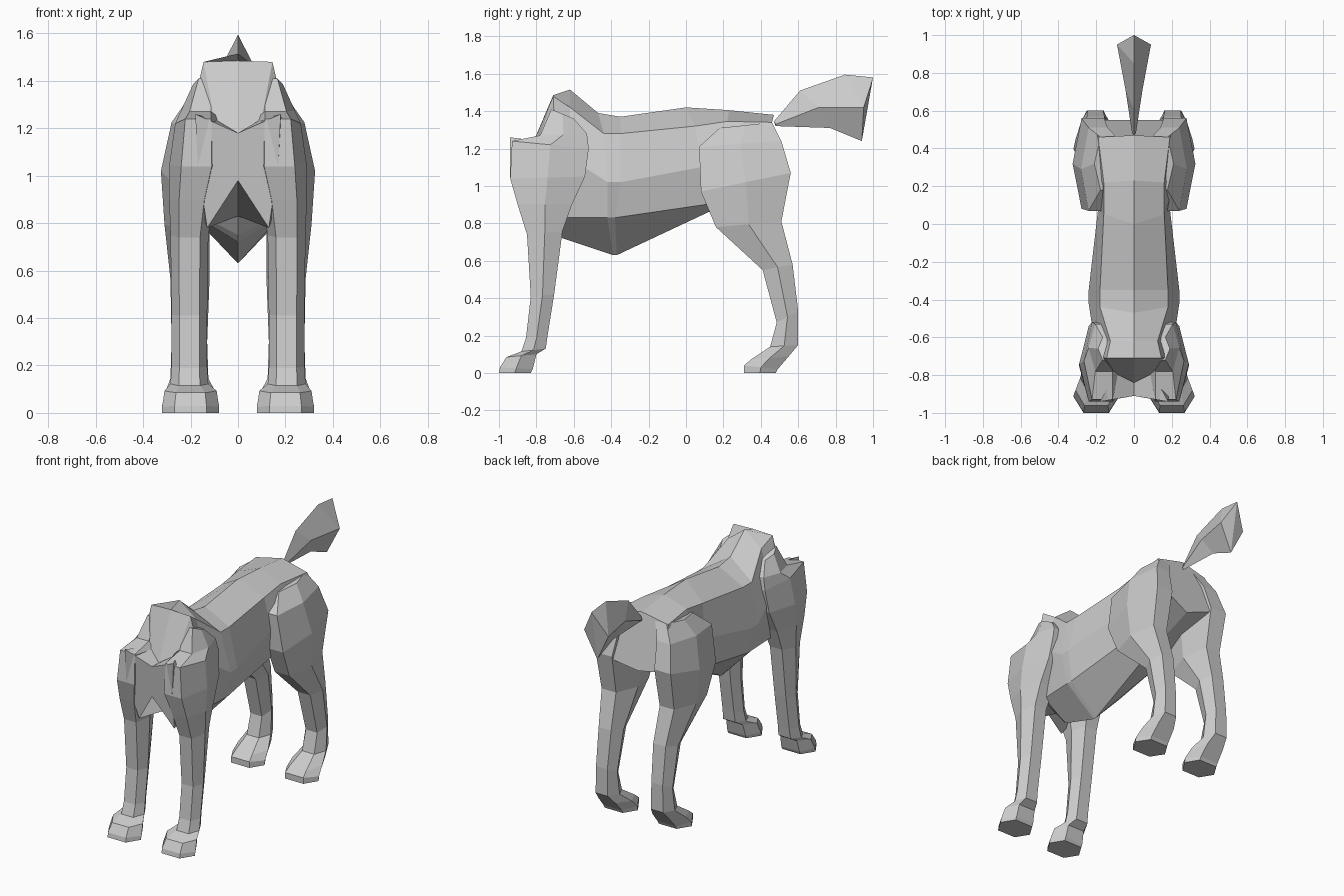
import bpy, bmesh

fur = bpy.data.materials.new("plain grey")
fur.diffuse_color = (0.6, 0.6, 0.6, 1)


def loft(name, rings, mirror=False):
    """Closed flat-faced skin through rings of equal point count."""
    bm = bmesh.new()
    vs = [[bm.verts.new(p) for p in r] for r in rings]
    n = len(vs[0])
    for a, b in zip(vs, vs[1:]):
        for i in range(n):
            j = (i + 1) % n
            bm.faces.new((a[i], a[j], b[j], b[i]))
    bm.faces.new(vs[0])
    bm.faces.new(vs[-1])
    bmesh.ops.remove_doubles(bm, verts=bm.verts, dist=1e-4)
    bmesh.ops.recalc_face_normals(bm, faces=bm.faces)
    me = bpy.data.meshes.new(name)
    bm.to_mesh(me)
    bm.free()
    me.materials.append(fur)
    ob = bpy.data.objects.new(name, me)
    bpy.context.collection.objects.link(ob)
    if mirror:
        ob.modifiers.new("other side", 'MIRROR')
    return ob


def whole(half):
    """Complete a half ring (top centre to bottom centre) across x = 0."""
    return half + [(-x, y, z) for x, y, z in half[-2:0:-1]]


def hexagon(yf, zf, yb, zb, xi, xo):
    """Six-sided leg section between a front and a back height."""
    c = 0.22 * (xo - xi)
    ym, zm = (yf + yb) / 2, (zf + zb) / 2
    return [(xi + c, yf, zf), (xo - c, yf, zf), (xo, ym, zm),
            (xo - c, yb, zb), (xi + c, yb, zb), (xi, ym, zm)]


# Torso: chest, cut neck, ribs, waist, rump
torso = [
    [(0, -.91, 1.18), (.18, -.94, 1.26), (.17, -.94, 1.05), (.13, -.86, .78), (0, -.91, .98)],
    [(0, -.84, 1.18), (.10, -.79, 1.24), (.20, -.75, 1.15), (.17, -.72, .88), (0, -.75, .83)],
    [(0, -.71, 1.485), (.145, -.71, 1.48), (.20, -.70, 1.25), (.17, -.68, .84), (0, -.69, .75)],
    [(0, -.62, 1.515), (.125, -.62, 1.42), (.21, -.62, 1.15), (.18, -.65, .83), (0, -.66, .72)],
    [(0, -.47, 1.39), (.18, -.44, 1.28), (.24, -.42, 1.02), (.19, -.42, .83), (0, -.39, .63)],
    [(0, -.35, 1.37), (.18, -.35, 1.28), (.24, -.35, 1.02), (.19, -.38, .83), (0, -.37, .63)],
    [(0, .0, 1.42), (.16, .05, 1.32), (.19, .08, 1.10), (.17, .10, .90), (0, .12, .86)],
    [(0, .23, 1.405), (.16, .22, 1.345), (.23, .25, 1.15), (.17, .28, .97), (0, .30, .92)],
    [(0, .47, 1.38), (.19, .46, 1.34), (.23, .53, 1.16), (.17, .55, 1.05), (0, .51, 1.0)],
]
loft("torso", [whole(r) for r in torso])

# Front legs with shoulders and paws
front = [
    (-.72, 1.41, -.60, 1.36, .08, .19),
    (-.78, 1.27, -.53, 1.28, .08, .24),
    (-.93, 1.24, -.52, 1.20, .07, .265),
    (-.94, 1.04, -.54, 1.05, .06, .29),
    (-.90, .90, -.61, .90, .10, .29),
    (-.85, .74, -.66, .76, .125, .285),
    (-.83, .41, -.705, .42, .13, .28),
    (-.855, .19, -.74, .20, .13, .28),
    (-.88, .115, -.75, .13, .125, .285),
    (-.96, .085, -.80, .10, .09, .31),
    (-.995, .03, -.82, .02, .08, .32),
    (-1.0, 0, -.83, 0, .08, .32),
]
loft("front_legs", [hexagon(*s) for s in front], True)

# Hind legs with thighs and paws
hind = [
    (.18, 1.31, .46, 1.34, .06, .21),
    (.07, 1.21, .51, 1.24, .10, .28),
    (.08, .97, .56, 1.07, .11, .325),
    (.16, .78, .51, .81, .12, .31),
    (.41, .55, .57, .58, .12, .285),
    (.485, .27, .60, .33, .13, .28),
    (.45, .14, .60, .15, .125, .285),
    (.345, .07, .55, .09, .09, .31),
    (.31, .04, .49, .02, .08, .32),
    (.31, 0, .48, 0, .08, .32),
]
loft("hind_legs", [hexagon(*s) for s in hind], True)

# Raised tail: diamond sections from a thin root to a blunt tip
tail = [
    [(0, .47, 1.345), (.01, .48, 1.33), (0, .48, 1.32)],
    [(0, .61, 1.51), (.045, .71, 1.42), (0, .77, 1.31)],
    [(0, .85, 1.595), (.09, .95, 1.42), (0, .94, 1.24)],
    [(0, 1.0, 1.58), (.004, .998, 1.57), (0, .996, 1.56)],
]
loft("tail", [whole(r) for r in tail])
